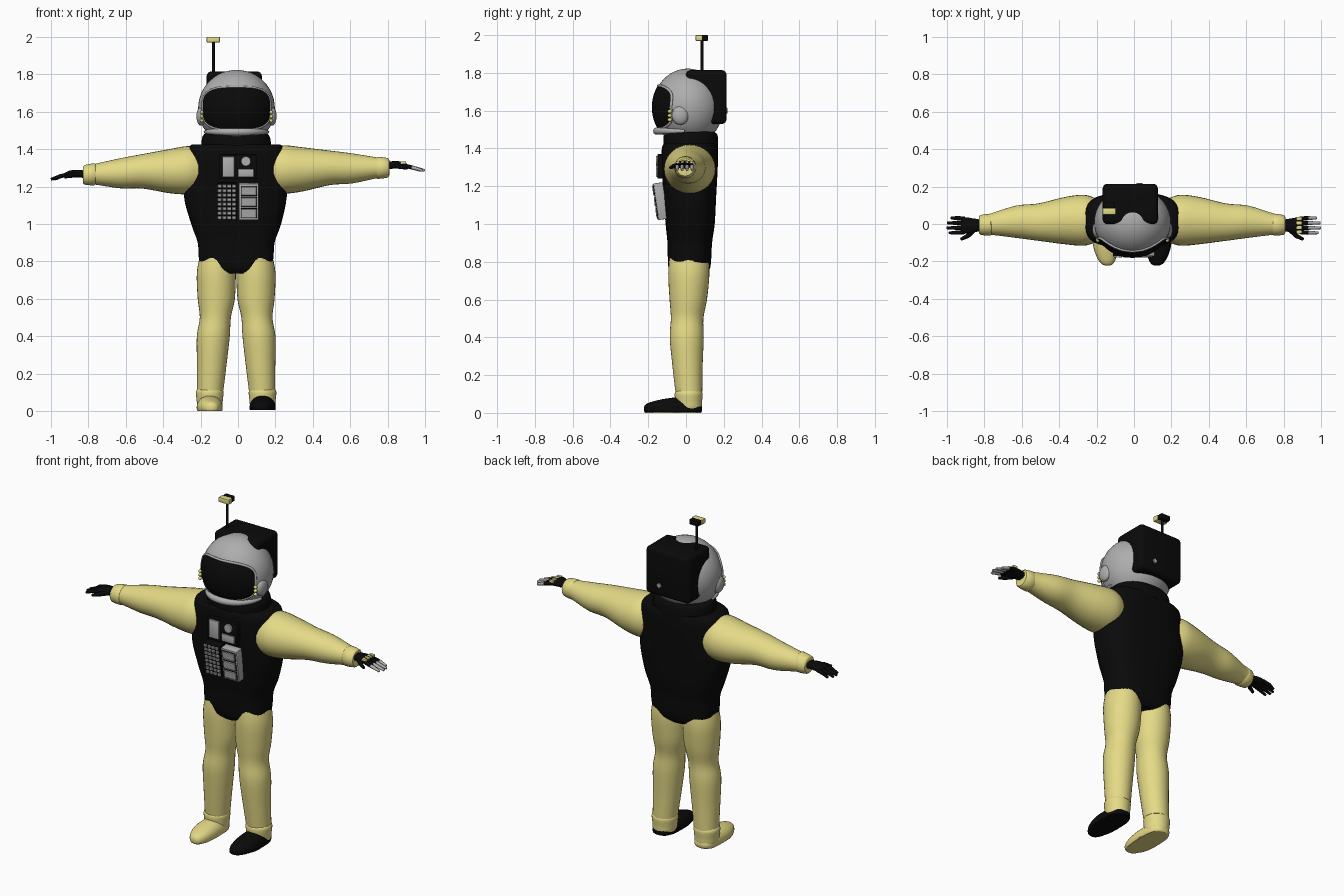
import bpy, bmesh, math
from mathutils import Matrix, Vector

if "Cube" in bpy.data.objects:
    bpy.data.objects.remove(bpy.data.objects["Cube"])

CX = -0.01  # centre line of the body


def material(name, col):
    m = bpy.data.materials.new(name)
    m.diffuse_color = (*col, 1)
    m.use_nodes = True
    m.node_tree.nodes["Principled BSDF"].inputs["Base Color"].default_value = m.diffuse_color
    return m


YELLOW = material("suit_yellow", (0.78, 0.70, 0.24))
BLACK = material("black", (0.003, 0.003, 0.003))
GREY = material("light_grey", (0.42, 0.42, 0.42))


def finish(name, bm, mat):
    bmesh.ops.recalc_face_normals(bm, faces=bm.faces)
    me = bpy.data.meshes.new(name)
    bm.to_mesh(me)
    bm.free()
    me.materials.append(mat)
    ob = bpy.data.objects.new(name, me)
    bpy.context.collection.objects.link(ob)
    return ob


def smooth_rows(rows, steps=4):
    """Catmull-Rom interpolation of section rows."""
    out = []
    for i in range(len(rows) - 1):
        a, b = rows[i], rows[i + 1]
        p = rows[i - 1] if i else a
        q = rows[i + 2] if i + 2 < len(rows) else b
        for k in range(steps):
            t = k / steps
            out.append([0.5 * (2 * b0 + (c0 - a0) * t + (2 * a0 - 5 * b0 + 4 * c0 - d0) * t * t
                               + (3 * b0 - a0 - 3 * c0 + d0) * t ** 3)
                        for a0, b0, c0, d0 in zip(p, a, b, q)])
    return out + [list(rows[-1])]


def sup(a, p):
    c, s = math.cos(a), math.sin(a)
    return (math.copysign(abs(c) ** (2 / p), c), math.copysign(abs(s) ** (2 / p), s))


def loft(name, rows, axis, mat, n=32, p=2.0, steps=4, floor=None):
    """Rows are (t, c1, c2, r1, r2) along an axis."""
    bm = bmesh.new()
    rings = []
    for t, c1, c2, r1, r2 in smooth_rows(rows, steps):
        ring = []
        for i in range(n):
            u, v = sup(2 * math.pi * i / n, p)
            a, b = c1 + r1 * u, c2 + r2 * v
            co = {"x": (t, a, b), "y": (a, t, b), "z": (a, b, t)}[axis]
            if floor is not None:
                co = (co[0], co[1], max(co[2], floor))
            ring.append(bm.verts.new(co))
        rings.append(ring)
    for r, s in zip(rings, rings[1:]):
        for i in range(n):
            bm.faces.new((r[i], r[(i + 1) % n], s[(i + 1) % n], s[i]))
    bm.faces.new(rings[0])
    bm.faces.new(rings[-1])
    return finish(name, bm, mat)


def box(name, centre, size, mat, frame=Matrix(), bevel=0.003, segs=2):
    bm = bmesh.new()
    bmesh.ops.create_cube(bm, size=1)
    bmesh.ops.scale(bm, vec=size, verts=bm.verts)
    bmesh.ops.bevel(bm, geom=bm.edges[:], offset=bevel, segments=segs, profile=0.5, affect="EDGES")
    bm.transform(frame @ Matrix.Translation(centre))
    return finish(name, bm, mat)


def ball(name, centre, radii, mat, u=32, v=20):
    bm = bmesh.new()
    bmesh.ops.create_uvsphere(bm, u_segments=u, v_segments=v, radius=1)
    bmesh.ops.scale(bm, vec=radii, verts=bm.verts)
    bmesh.ops.translate(bm, vec=centre, verts=bm.verts)
    return finish(name, bm, mat)


def rod(name, a, b, r1, r2, mat, n=12):
    a, b = Vector(a), Vector(b)
    bm = bmesh.new()
    bmesh.ops.create_cone(bm, cap_ends=True, segments=n, radius1=r1, radius2=r2, depth=(b - a).length)
    rot = (b - a).to_track_quat("Z", "Y").to_matrix().to_4x4()
    bm.transform(Matrix.Translation((a + b) / 2) @ rot)
    return finish(name, bm, mat)


# Torso and neck collar
loft("torso", [(0.735, CX, .018, .06, .09), (0.775, CX, .018, .185, .112), (0.9, CX, .02, .205, .118),
               (1.0, CX, .022, .24, .13), (1.15, CX - .004, .02, .275, .14), (1.3, CX, .02, .265, .148),
               (1.4, CX, .02, .255, .148), (1.425, CX, .02, .235, .135)], "z", BLACK, 40, 2.8)
loft("neck_collar", [(1.40, CX, .025, .185, .145), (1.44, CX, .025, .185, .145),
                     (1.475, CX, .025, .175, .14), (1.49, CX, .025, .15, .12)], "z", BLACK, 40, 2.2)

# Helmet with a projected visor, rim and chin
HC, HR = Vector((CX + .002, .01, 1.618)), (.205, .187, .205)
ball("helmet", HC, HR, GREY, 40, 24)


def on_helmet(dx, dz, k):
    s = max(0.0, 1 - (dx / HR[0]) ** 2 - (dz / HR[2]) ** 2)
    d = Vector((dx, -HR[1] * math.sqrt(s), dz)) * k
    return HC + d


bm = bmesh.new()
centre = bm.verts.new(on_helmet(0, 0, 1.02))
N, prev, rim = 48, None, []
for j in range(1, 9):
    ring = []
    for i in range(N):
        u, v = sup(2 * math.pi * i / N, 3.2)
        ring.append(bm.verts.new(on_helmet(.178 * u * j / 8, .112 * v * j / 8, 1.02)))
        if j == 8:
            rim.append(on_helmet(.18 * u, .114 * v, 1.005))
    for i in range(N):
        k = (i + 1) % N
        bm.faces.new((ring[i], ring[k], prev[k], prev[i]) if prev else (ring[i], ring[k], centre))
    prev = ring
finish("visor", bm, BLACK)


def tube(name, pts, radius, mat, cyclic):
    cu = bpy.data.curves.new(name, "CURVE")
    cu.dimensions, cu.bevel_depth, cu.bevel_resolution = "3D", radius, 3
    cu.use_fill_caps = True
    sp = cu.splines.new("POLY")
    sp.points.add(len(pts) - 1)
    for q, (co, r) in zip(sp.points, pts):
        q.co, q.radius = (*co, 1), r
    sp.use_cyclic_u = cyclic
    cu.materials.append(mat)
    bpy.context.collection.objects.link(bpy.data.objects.new(name, cu))


tube("visor_rim", [(co, 1) for co in rim], .007, GREY, True)
tube("chin_guard", [((HC.x + .168 * math.sin(a), .01 - .165 * math.cos(a), 1.492),
                     .35 + .65 * max(0, math.cos(a))) for a in [math.radians(d) for d in range(-84, 85, 8)]],
     .02, GREY, False)

# Ear pods with small beads
for s, side in ((-1, "left"), (1, "right")):
    ball(side + "_ear_pod", (HC.x + s * .19, -.03, 1.575), (.024, .045, .05), GREY, 20, 12)
    for i in range(3):
        ball(f"{side}_ear_bead_{i}", (HC.x + s * .186, -.086, 1.552 + .022 * i), (.01, .012, .01), YELLOW, 12, 8)

# Upper backpack, back light and antenna
box("backpack", (-.02, .107, 1.672), (.295, .215, .285), BLACK, bevel=.025, segs=4)
box("back_light", (0, 0, 0), (.025, .008, .025), GREY,
    Matrix.Translation((.03, .215, 1.6)) @ Matrix.Rotation(math.pi / 4, 4, "Y"), .002, 1)
rod("antenna_mast", (-.132, .085, 1.79), (-.132, .085, 1.98), .008, .008, BLACK)
box("antenna_tip_front", (-.132, .068, 1.985), (.07, .034, .03), YELLOW)
box("antenna_tip_back", (-.132, .1, 1.985), (.06, .032, .03), BLACK)

# Upper chest instruments
box("chest_plate", (0, -.125, 1.305), (.2, .05, .13), BLACK)
box("chest_tall_plate", (-.052, -.153, 1.305), (.064, .014, .11), GREY)
box("chest_small_plate", (.042, -.153, 1.272), (.085, .014, .044), GREY)
rod("chest_dial", (.042, -.14, 1.335), (.042, -.16, 1.335), .027, .025, GREY, 20)

# Lower chest control box, tilted outwards at the top
tilt = Matrix.Translation((0, -.157, 1.118)) @ Matrix.Rotation(math.radians(8), 4, "X")
box("keypad_base", (-.06, .023, 0), (.105, .05, .195), BLACK, tilt)
for r in range(8):
    for c in range(4):
        box(f"key_{r}_{c}", (-.098 + .0255 * c, -.003, .085 - .0243 * r), (.021, .012, .017), GREY, tilt, .002, 1)
box("display_base", (.058, .023, 0), (.105, .05, .195), GREY, tilt)
for i in range(3):
    z = .06 - .06 * i
    box(f"display_border_{i}", (.058, -.003, z), (.086, .006, .053), BLACK, tilt, .001, 1)
    box(f"display_panel_{i}", (.058, -.006, z), (.08, .01, .047), GREY, tilt, .002, 1)

# Arms, cuffs and hands
ARM = [(.2, .02, 1.29, .12, .12), (.26, .02, 1.291, .136, .129), (.36, .018, 1.292, .126, .117),
       (.5, .01, 1.30, .1, .092), (.62, .012, 1.297, .086, .08), (.75, 0, 1.3, .058, .056),
       (.81, -.005, 1.3, .05, .048)]
for s, side in ((-1, "left"), (1, "right")):
    sag = .062 if s < 0 else 0  # the left arm hangs a little lower

    def place(rows):
        return [(CX + s * t, a, z - sag * max(0, t - .2), r1, r2) for t, a, z, r1, r2 in rows]

    loft(side + "_arm", place(ARM), "x", YELLOW)
    loft(side + "_cuff", place([(.752, -.004, 1.3, .05, .05), (.757, -.004, 1.3, .058, .059),
                                (.81, -.005, 1.3, .053, .052), (.818, -.005, 1.3, .04, .04)]), "x", YELLOW, steps=2)
    hz = 1.312 if s > 0 else 1.265
    hand = lambda t, y, z: (CX + s * t, y, hz + z)
    loft(side + "_palm", [(CX + s * t, y, hz + z, a, b) for t, y, z, a, b in
                          [(.8, -.006, 0, .028, .02), (.85, -.008, .004, .038, .02),
                           (.89, -.008, .002, .044, .018), (.915, -.008, -.004, .04, .012)]], "x", BLACK, 20, 2.6)
    for i in range(4):
        y = -.043 + .024 * i
        tip = (.995, 1.008, 1.005, .985)[i] - (.018 if s < 0 else 0)
        rod(f"{side}_finger_{i}", hand(.895, y, 0), hand(.94, y * 1.08, -.01), .0115, .011, BLACK)
        rod(f"{side}_fingertip_{i}", hand(.938, y * 1.08, -.0095), hand(tip, y * 1.1, -.026), .011, .007,
            GREY if s > 0 else BLACK)
        if s > 0:
            box(f"knuckle_{i}", hand(.892, y, .015), (.03, .017, .014), YELLOW)
    rod(side + "_thumb_base", hand(.845, -.03, 0), hand(.88, -.066, -.006), .015, .012, BLACK)
    rod(side + "_thumb_tip", hand(.878, -.064, -.006), hand(.915, -.082, -.014), .012, .008, BLACK)

# Legs, ankles and shoes
LEG = [(.11, .138, .015, .07, .071), (.25, .13, .008, .079, .08), (.4, .122, .004, .088, .09),
       (.5, .111, .006, .083, .086), (.6, .106, .012, .099, .099), (.74, .106, .015, .104, .109),
       (.84, .1, .015, .09, .1)]
for s, side in ((-1, "left"), (1, "right")):
    loft(side + "_leg", [(z, CX + s * x, y, a, b) for z, x, y, a, b in LEG], "z", YELLOW)
    ax = CX + s * .141
    loft(side + "_ankle", [(.012, ax, .015, .06, .062), (.03, ax, .015, .067, .069), (.06, ax, .014, .07, .071),
                           (.1, ax, .014, .074, .074), (.115, ax, .014, .068, .068)], "z", YELLOW)
    base = 0 if s < 0 else .006
    loft(side + "_shoe", [(y, ax - s * d, .02, a, b) for y, d, a, b in
                          [(-.222, .01, .012, .012), (-.21, .008, .034, .028), (-.17, .004, .055, .042),
                           (-.11, 0, .068, .055), (-.04, 0, .069, .062), (.03, 0, .064, .05),
                           (.07, 0, .045, .03), (.084, 0, .02, .012)]],
         "y", YELLOW if s < 0 else BLACK, 28, 2.2, 4, base)

# Smooth shading with sharp edges kept
for ob in list(bpy.context.collection.objects):
    ob.select_set(ob.type == "MESH")
    if ob.type == "MESH":
        bpy.context.view_layer.objects.active = ob
bpy.ops.object.shade_smooth_by_angle(angle=math.radians(40))
